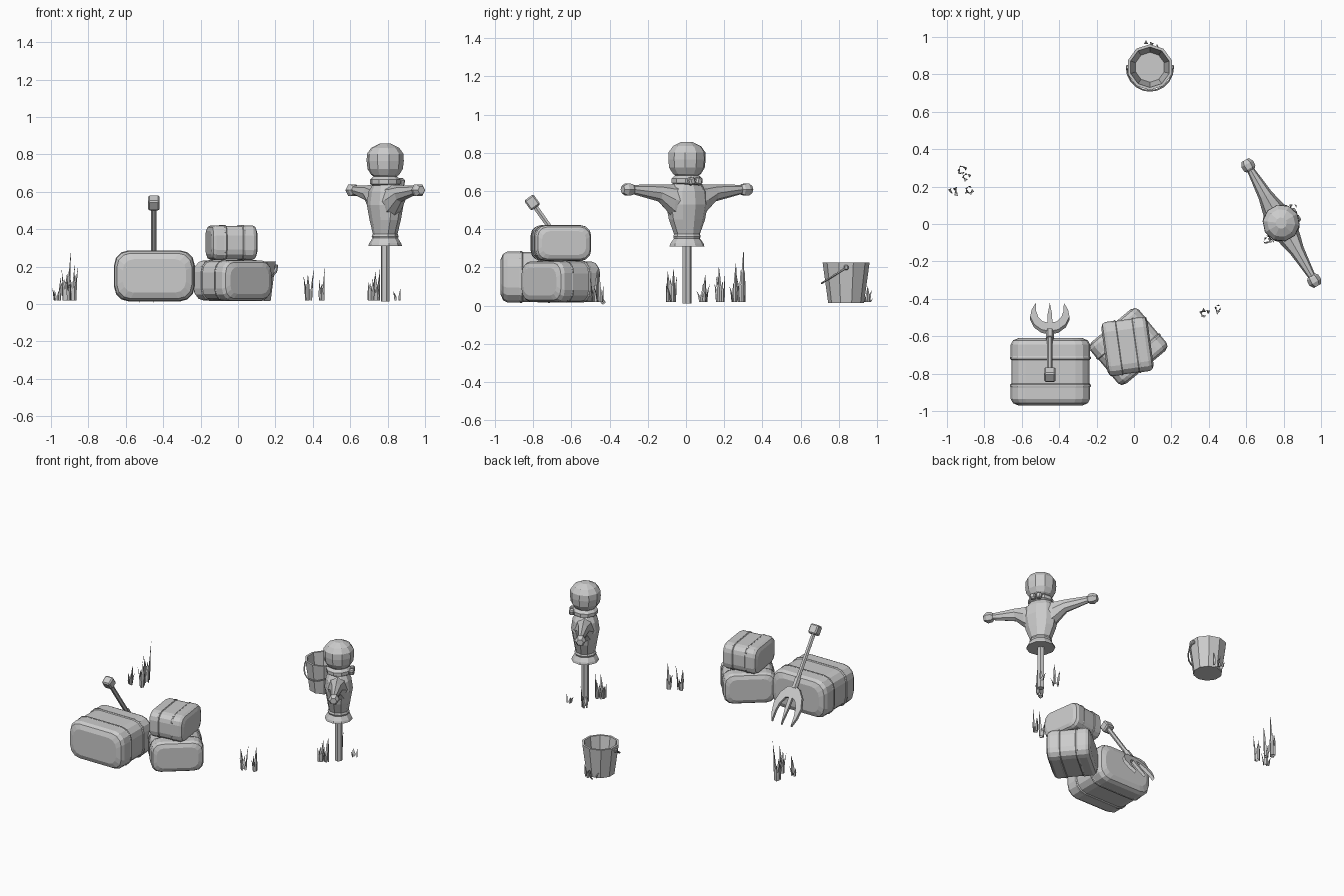
import bpy, bmesh, random
from math import pi, sin, cos, atan2, radians
from mathutils import Vector, Matrix

if "Cube" in bpy.data.objects:
    bpy.data.objects.remove(bpy.data.objects["Cube"])

random.seed(4)


def finish(bm, name, matrix=None):
    bmesh.ops.recalc_face_normals(bm, faces=bm.faces)
    me = bpy.data.meshes.new(name)
    bm.to_mesh(me)
    bm.free()
    ob = bpy.data.objects.new(name, me)
    if matrix:
        ob.matrix_world = matrix
    bpy.context.collection.objects.link(ob)
    return ob


def loft(name, rings, matrix=None, caps=(True, True)):
    bm = bmesh.new()
    loops = [[bm.verts.new(p) for p in r] for r in rings]
    n = len(rings[0])
    for a, b in zip(loops, loops[1:]):
        for i in range(n):
            bm.faces.new((a[i], a[(i + 1) % n], b[(i + 1) % n], b[i]))
    if caps[0]:
        bm.faces.new(loops[0])
    if caps[1]:
        bm.faces.new(loops[-1])
    return finish(bm, name, matrix)


def ellipse(a, b, z, n=10):
    return [(a * cos(2 * pi * (i + .5) / n), b * sin(2 * pi * (i + .5) / n), z) for i in range(n)]


def rounded(y, hx, hz, r, seg=3):
    pts = []
    for k, (sx, sz) in enumerate(((1, 1), (-1, 1), (-1, -1), (1, -1))):
        for i in range(seg + 1):
            t = pi / 2 * (k + i / seg)
            pts.append((sx * (hx - r) + r * cos(t), y, sz * (hz - r) + r * sin(t)))
    return pts


def tube(name, pts, r, n=6, matrix=None):
    pts = [Vector(p) for p in pts]
    rings = []
    for i, p in enumerate(pts):
        d = (pts[min(i + 1, len(pts) - 1)] - pts[max(i - 1, 0)]).normalized()
        u = d.orthogonal() if abs(d.z) > .9 else d.cross(Vector((0, 0, 1)))
        u.normalize()
        v = d.cross(u)
        rings.append([p + r * (u * cos(2 * pi * k / n) + v * sin(2 * pi * k / n)) for k in range(n)])
    return loft(name, rings, matrix)


def chunk(name, size, matrix, bevel=.008):
    bm = bmesh.new()
    bmesh.ops.create_cube(bm, size=1)
    bmesh.ops.scale(bm, vec=size, verts=bm.verts)
    bmesh.ops.bevel(bm, geom=bm.edges[:], offset=bevel, segments=1, affect='EDGES')
    return finish(bm, name, matrix)


# Hay bales, pinched between the two straps
def bale(name, loc, angle, s):
    half = [(.006, .005), (.062, .005), (.068, 0), (.078, 0), (.084, .002), (.145, .002), (.168, .014), (.181, .045)]
    secs = [(-y, i) for y, i in reversed(half)] + half
    rings = [rounded(y, .214 - i, .135 - i, .078 - i * .4) for y, i in secs]
    m = Matrix.Translation(loc) @ Matrix.Rotation(radians(angle), 4, 'Z') @ Matrix.Scale(s, 4)
    loft(name, rings, m)
    for y in (-.073, .073):
        ring = [rounded(y + dy, .216, .137, .08) for dy in (-.005, .005)]
        loft(name + "_strap", ring, m)


bale("large_bale", (-.447, -.79, .15), 0, 1)
bale("lower_bale", (-.03, -.655, .126), 40, .8)
bale("upper_bale", (-.035, -.655, .328), 98, .69)

# Pitchfork: local x across, local y along the shaft, leaning on the large bale
d = Vector((0, .58, -.815)).normalized()
w = Vector((1, 0, 0)).cross(d)
fork = Matrix.Translation((-.45, -.805, .54)) @ Matrix((
    (1, d.x, w.x), (0, d.y, w.y), (0, d.z, w.z))).to_4x4()
tube("fork_handle", [(0, 0, 0), (0, .40, 0)], .015, 6, fork)
chunk("fork_grip", (.062, .065, .06), fork @ Matrix.Translation((0, 0, 0)))
tube("fork_socket", [(0, .33, 0), (0, .40, 0)], .021, 6, fork)


def plate(name, outline, z0, z1):
    loft(name, [[(x, y, z) for x, y in outline] for z in (z0, z1)], fork)


outer = [(0, .385), (.045, .40), (.085, .45), (.105, .52), (.097, .585), (.075, .645)]
inner = [(.073, .57), (.062, .515), (.038, .475), (0, .46)]
right = outer + inner
left = [(-x, y) for x, y in reversed(right[1:-1])]
plate("fork_crescent", right + left, -.011, .011)
plate("fork_middle_tine", [(-.014, .45), (.014, .45), (.012, .54), (0, .65), (-.012, .54)], -.01, .01)

# Scarecrow: local x runs along the arms
man = Matrix.Translation((.787, .005, 0)) @ Matrix.Rotation(atan2(-.67, .385), 4, 'Z')
tube("post", [(0, 0, .012), (0, 0, .36)], .024, 6, man)
loft("coat", [ellipse(a, b, z) for z, a, b in (
    (.31, .094, .09), (.325, .09, .084), (.352, .07, .068), (.362, .074, .072), (.375, .07, .065),
    (.45, .1, .078), (.53, .115, .092), (.60, .11, .082), (.635, .08, .065), (.66, .05, .05))], man)
for s in (-1, 1):
    arm = []
    for x, hw, z0, z1 in ((.04, .07, .44, .64), (.10, .058, .475, .635), (.17, .04, .545, .635), (.345, .018, .588, .632)):
        arm.append([(s * x, hw * cos(pi * k / 4), (z0 + z1) / 2 + (z1 - z0) / 2 * sin(pi * k / 4)) for k in range(8)])
    loft("sleeve", arm, man)
    cuff = [[(s * x, r * cos(pi * k / 3), .608 + r * sin(pi * k / 3)) for k in range(6)]
            for x, r in ((.325, .024), (.337, .034), (.365, .036), (.388, .022))]
    loft("hand", cuff, man)
loft("head", [ellipse(r, r, z) for z, r in (
    (.675, .05), (.69, .075), (.722, .095), (.765, .1), (.803, .098), (.835, .075), (.857, .03))], man)
loft("scarf", [ellipse(r, r, z) for z, r in (
    (.632, .066), (.642, .082), (.665, .082), (.682, .064))], man)
for x in (-.02, .022):
    chunk("scarf_knot", (.035, .035, .04), man @ Matrix.Translation((x, .085, .652)) @ Matrix.Rotation(x * 12, 4, 'Y'))

# Bucket with open inside and hanging handle
here = Matrix.Translation((.085, .838, 0))
loft("bucket", [ellipse(r, r, z) for z, r in (
    (.015, .094), (.226, .123), (.226, .108), (.04, .08))], here)
arc = [pi * i / 10 for i in range(11)]
tube("bucket_handle", [(.125 * cos(t), -.127 * sin(t), .198 - .08 * sin(t)) for t in arc], .005, 5, here)
for s in (-1, 1):
    chunk("handle_pivot", (.016, .024, .024), here @ Matrix.Translation((s * .121, 0, .2)), .005)


# Grass clumps of bent, tapering blades
def clump(x, y, h, n, spread=.018):
    for i in range(n):
        a = 2 * pi * i / n + random.uniform(-.5, .5)
        out = Vector((cos(a), sin(a), 0))
        side = Vector((-sin(a), cos(a), 0))
        base = Vector((x, y, .018)) + out * spread * random.uniform(.4, 1)
        tall = (h - .018) * (1 if i == 0 else random.uniform(.4, .8))
        lean = random.uniform(.005, .022)
        rings = []
        for t, wd in ((0, .009), (.35, .011), (.7, .006), (1, .0008)):
            c = base + out * lean * t * t + Vector((0, 0, tall * t))
            rings.append([c + side * wd, c + out * wd * .6, c - side * wd])
        loft("grass_blade", rings)


for x, y, h, n in ((-.965, .175, .15, 5), (-.88, .18, .20, 5), (-.92, .29, .29, 6), (-.895, .255, .22, 4),
                   (.375, -.478, .19, 5), (.45, -.45, .19, 5),
                   (.71, -.085, .18, 5), (.745, -.07, .19, 4), (.73, .09, .16, 4), (.85, .09, .08, 3),
                   (.065, .945, .07, 3), (.105, .95, .10, 3)):
    clump(x, y, h, n)
